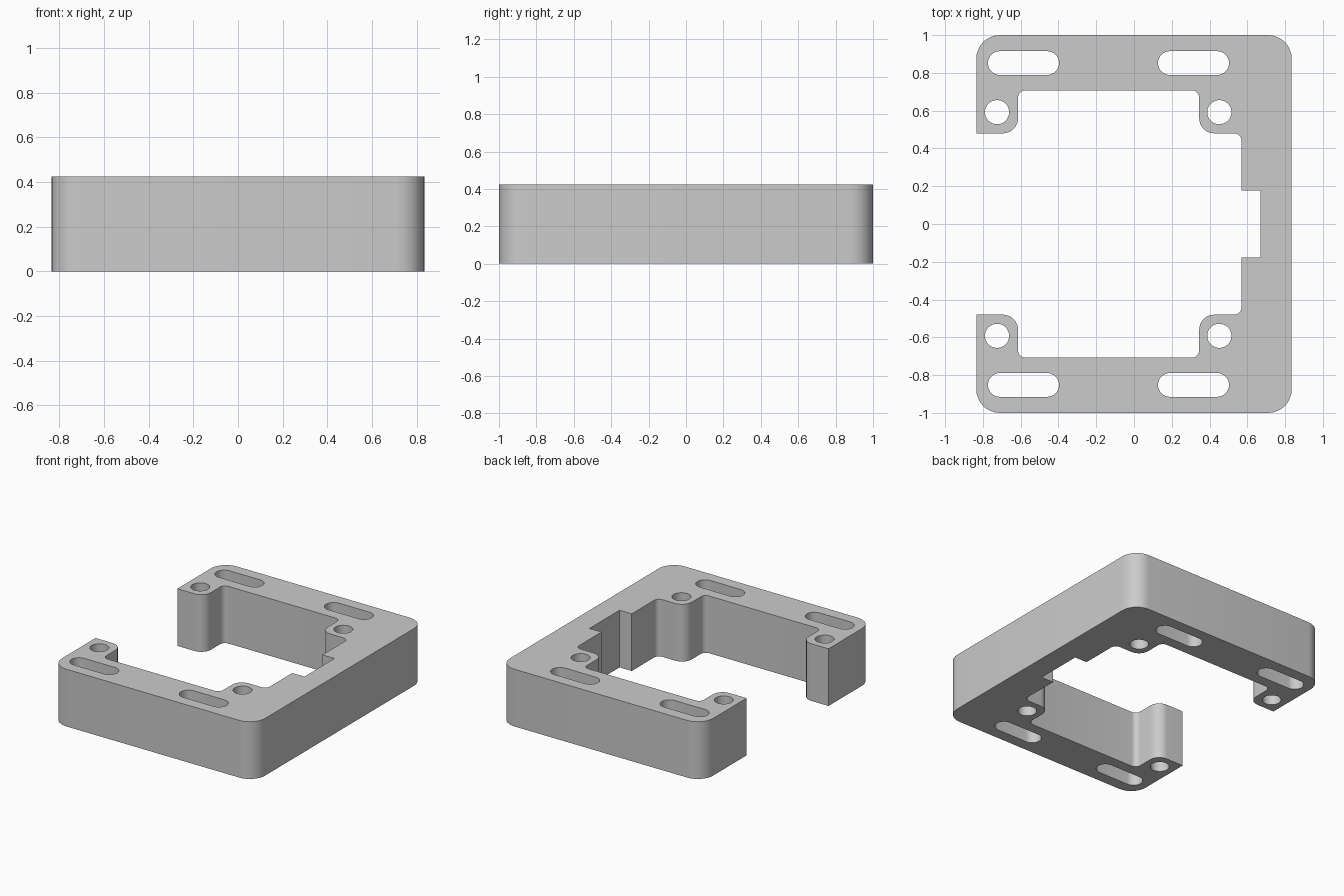
import bpy, bmesh, math
from mathutils import Vector

default = bpy.data.objects.get("Cube")
if default:
    bpy.data.objects.remove(default, do_unlink=True)

HEIGHT = 0.425

grey = bpy.data.materials.new("plain grey")
grey.use_nodes = True
colour = (0.6, 0.6, 0.6, 1)
grey.diffuse_color = colour
grey.node_tree.nodes["Principled BSDF"].inputs["Base Color"].default_value = colour


def rounded(corners, steps=8):
    """Replace each right-angled corner (x, y, radius) with an arc."""
    points = []
    for i, (x, y, r) in enumerate(corners):
        p = Vector((x, y, 0))
        if r == 0:
            points.append(p)
            continue
        before = (Vector((*corners[i - 1][:2], 0)) - p).normalized() * r
        after = (Vector((*corners[(i + 1) % len(corners)][:2], 0)) - p).normalized() * r
        for k in range(steps + 1):
            a = math.pi / 2 * k / steps
            points.append(p + before * (1 - math.sin(a)) + after * (1 - math.cos(a)))
    return points


def slot(x, y, half_length, r, steps=16):
    """Straight slot with round ends; a plain circle if half_length is zero."""
    points = []
    for side in (1, -1):
        for k in range(steps + (half_length > 0)):
            a = math.pi * k / steps - side * math.pi / 2
            points.append(Vector((x + side * half_length + r * math.cos(a),
                                  y + r * math.sin(a), 0)))
    return points


# Back half of the C-shaped outline, from the notch round to the open side
half = [(0.67, 0.177, 0), (0.57, 0.177, 0), (0.57, 0.48, 0.04), (0.345, 0.48, 0.08),
        (0.345, 0.708, 0.04), (-0.614, 0.708, 0.04), (-0.614, 0.48, 0.08),
        (-0.835, 0.48, 0), (-0.835, 1, 0.125), (0.835, 1, 0.125)]
outline = half + [(x, -y, r) for x, y, r in reversed(half)]
loops = [rounded(outline)]

# Mounting slots and screw holes, mirrored front to back
for side in (1, -1):
    for x in (-0.585, 0.315):
        loops.append(slot(x, side * 0.852, 0.125, 0.063))
    for x in (-0.725, 0.452):
        loops.append(slot(x, side * 0.592, 0, 0.064))

# Fill the flat profile and raise it
bm = bmesh.new()
edges = []
for loop in loops:
    verts = [bm.verts.new(p) for p in loop]
    edges += [bm.edges.new((verts[i - 1], verts[i])) for i in range(len(verts))]
bmesh.ops.triangle_fill(bm, edges=edges, use_beauty=True, normal=(0, 0, 1))
raised = bmesh.ops.extrude_face_region(bm, geom=bm.faces[:], use_keep_orig=True)
bmesh.ops.translate(bm, vec=(0, 0, HEIGHT),
                    verts=[g for g in raised["geom"] if isinstance(g, bmesh.types.BMVert)])
bmesh.ops.recalc_face_normals(bm, faces=bm.faces[:])

mesh = bpy.data.meshes.new("bracket_frame")
bm.to_mesh(mesh)
bm.free()
mesh.materials.append(grey)
frame = bpy.data.objects.new("bracket_frame", mesh)
bpy.context.collection.objects.link(frame)

bpy.ops.object.select_all(action="DESELECT")
frame.select_set(True)
bpy.context.view_layer.objects.active = frame
bpy.ops.object.shade_smooth_by_angle(angle=math.radians(30))
